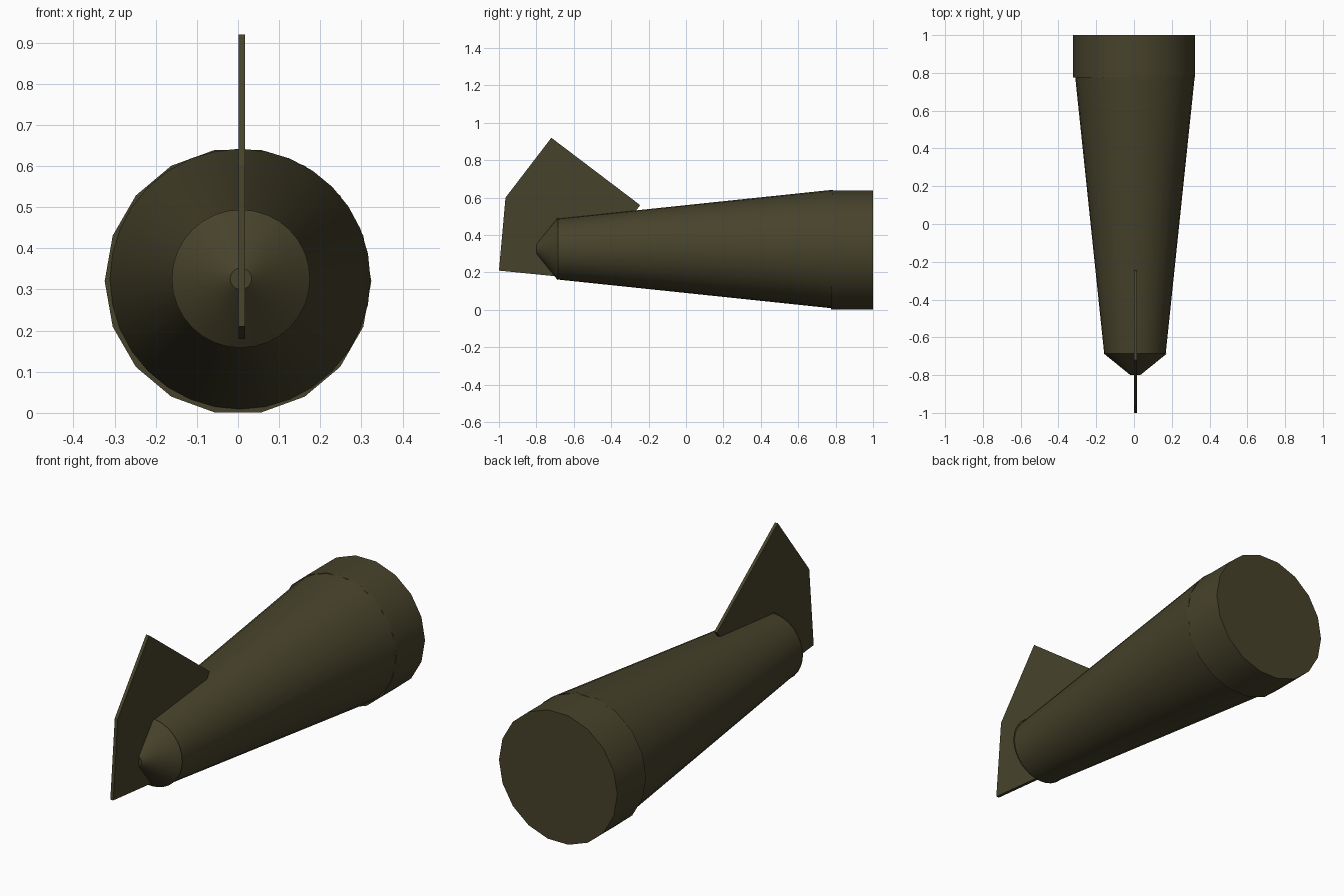
import bpy, bmesh
from math import cos, sin, tau, radians

if "Cube" in bpy.data.objects:
    bpy.data.objects.remove(bpy.data.objects["Cube"])

olive = bpy.data.materials.new("olive")
olive.diffuse_color = (0.062, 0.055, 0.024, 1)
olive.use_nodes = True
olive.node_tree.nodes["Principled BSDF"].inputs["Base Color"].default_value = olive.diffuse_color


def finish(name, bm, smooth=True):
    bmesh.ops.recalc_face_normals(bm, faces=bm.faces)
    me = bpy.data.meshes.new(name)
    bm.to_mesh(me)
    bm.free()
    me.materials.append(olive)
    ob = bpy.data.objects.new(name, me)
    bpy.context.collection.objects.link(ob)
    if smooth:
        bpy.ops.object.select_all(action='DESELECT')
        ob.select_set(True)
        bpy.context.view_layer.objects.active = ob
        bpy.ops.object.shade_smooth_by_angle(angle=radians(30))
    return ob


def frustum(name, y0, r0, y1, r1, cx, cz, sides):
    """Capped frustum running along y."""
    bm = bmesh.new()
    rings = [[bm.verts.new((cx + r * cos(tau * i / sides), y, cz + r * sin(tau * i / sides)))
              for i in range(sides)] for y, r in ((y0, r0), (y1, r1))]
    a, b = rings
    for i in range(sides):
        j = (i + 1) % sides
        bm.faces.new((a[i], a[j], b[j], b[i]))
    bm.faces.new(a)
    bm.faces.new(b)
    return finish(name, bm)


# 18-sided collar at the wide end
frustum("collar", 0.775, 0.324, 1.0, 0.324, 0, 0.32, 18)
# long tapered body
frustum("body", -0.685, 0.163, 0.785, 0.317, 0.005, 0.325, 32)
# blunt cone cap at the narrow end
frustum("end_cap", -0.80, 0.026, -0.685, 0.168, 0.007, 0.326, 32)

# upright fin: flat outline in the y-z plane, given thickness along x
outline = [(-1, 0.21), (-0.965, 0.60), (-0.72, 0.92), (-0.245, 0.56),
           (-0.275, 0.52), (-0.60, 0.17)]
bm = bmesh.new()
face = bm.faces.new([bm.verts.new((0.001, y, z)) for y, z in outline])
ext = bmesh.ops.extrude_face_region(bm, geom=[face], use_keep_orig=True)
bmesh.ops.translate(bm, vec=(0.016, 0, 0),
                    verts=[v for v in ext["geom"] if isinstance(v, bmesh.types.BMVert)])
finish("fin", bm, smooth=False)
